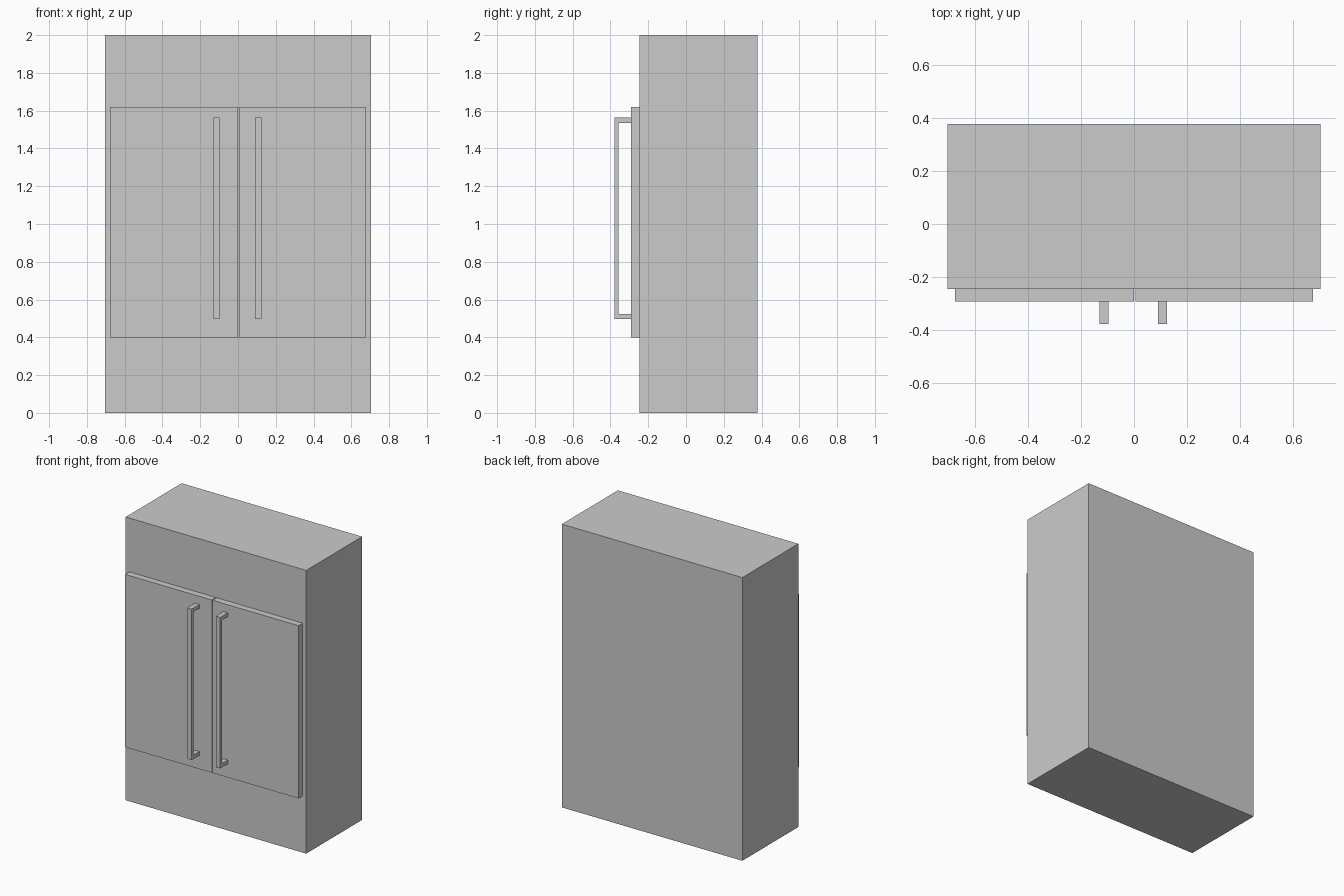
import bpy, bmesh

if "Cube" in bpy.data.objects:
    bpy.data.objects.remove(bpy.data.objects["Cube"])

# Depth planes, front to back
Y_HANDLE, Y_BAR, Y_DOOR, Y_BODY, Y_BACK = -0.378, -0.357, -0.292, -0.246, 0.378


def extrude_profile(name, profile_yz, x0, x1):
    """Extrude a side-view (y, z) outline from x0 to x1."""
    bm = bmesh.new()
    face = bm.faces.new([bm.verts.new((x0, y, z)) for y, z in profile_yz])
    res = bmesh.ops.extrude_face_region(bm, geom=[face])
    verts = [g for g in res["geom"] if isinstance(g, bmesh.types.BMVert)]
    bmesh.ops.translate(bm, verts=verts, vec=(x1 - x0, 0, 0))
    bmesh.ops.recalc_face_normals(bm, faces=bm.faces)
    mesh = bpy.data.meshes.new(name)
    bm.to_mesh(mesh)
    bm.free()
    obj = bpy.data.objects.new(name, mesh)
    bpy.context.collection.objects.link(obj)
    return obj


def box(name, x0, x1, y0, y1, z0, z1):
    return extrude_profile(name, [(y0, z0), (y1, z0), (y1, z1), (y0, z1)], x0, x1)


# Cabinet body
box("cabinet_body", -0.705, 0.705, Y_BODY, Y_BACK, 0.0, 2.0)

# Two door panels with a narrow gap between them
box("left_door", -0.677, 0.0, Y_DOOR, Y_BODY, 0.40, 1.62)
box("right_door", 0.006, 0.677, Y_DOOR, Y_BODY, 0.40, 1.62)

# C-shaped pull handles: vertical bar with a standoff at each end
Z0, Z1, T = 0.497, 1.563, 0.027
handle = [(Y_DOOR, Z0), (Y_HANDLE, Z0), (Y_HANDLE, Z1), (Y_DOOR, Z1),
          (Y_DOOR, Z1 - T), (Y_BAR, Z1 - T), (Y_BAR, Z0 + T), (Y_DOOR, Z0 + T)]
for side, x in (("left", -0.114), ("right", 0.108)):
    extrude_profile(side + "_handle", handle, x - 0.017, x + 0.017)
